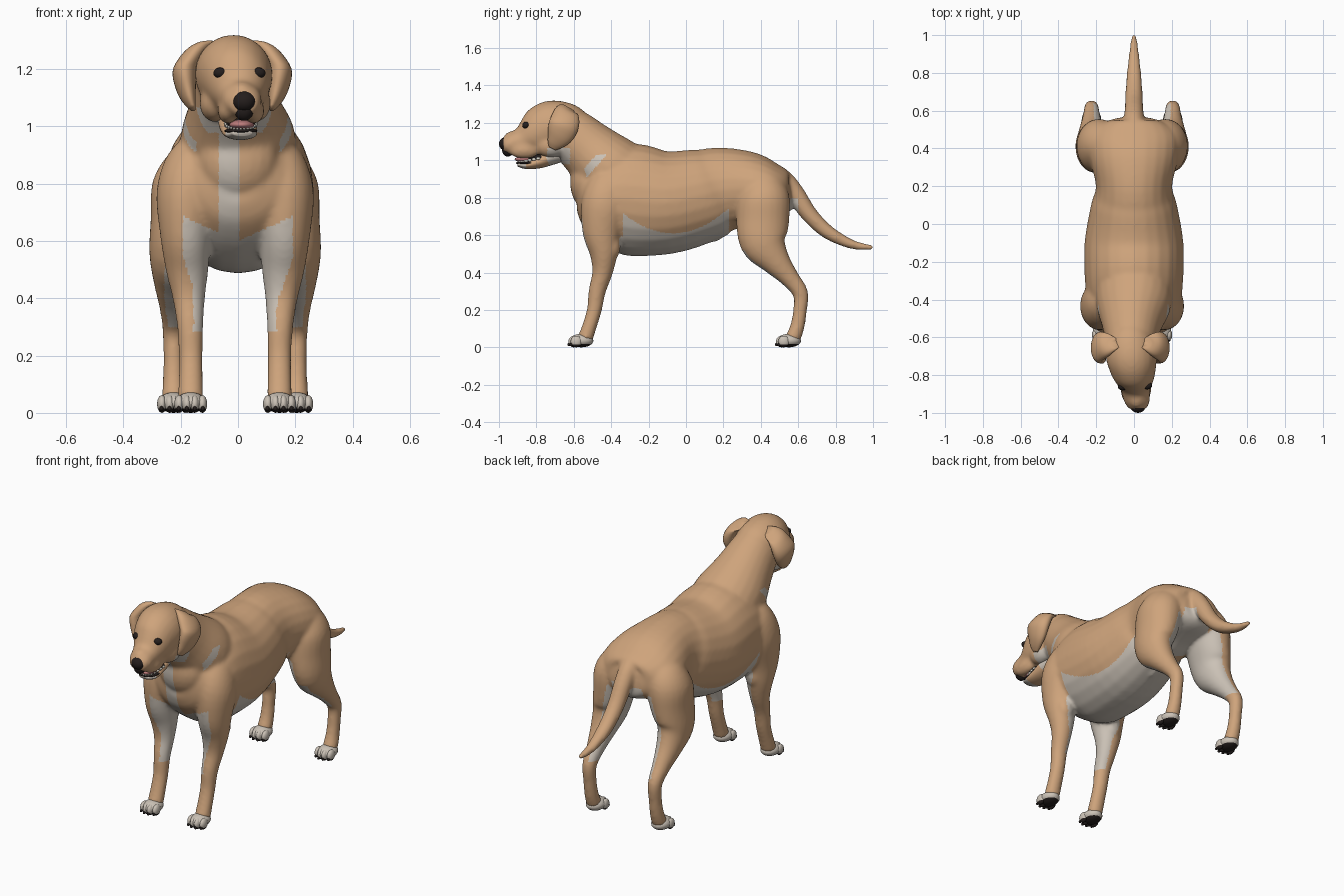
import bpy
import bmesh
import math
from mathutils import Vector, Matrix
from mathutils.bvhtree import BVHTree

if "Cube" in bpy.data.objects:
    bpy.data.objects.remove(bpy.data.objects["Cube"])


def material(name, red, green, blue):
    mat = bpy.data.materials.new(name)
    mat.use_nodes = True
    colour = (red, green, blue, 1)
    mat.diffuse_color = colour
    shader = next(n for n in mat.node_tree.nodes if n.type == "BSDF_PRINCIPLED")
    shader.inputs["Base Color"].default_value = colour
    shader.inputs["Roughness"].default_value = 0.8
    return mat


TAN = material("tan fur", 0.62, 0.37, 0.2)
CREAM = material("cream fur", 0.6, 0.54, 0.47)
DARK = material("dark skin", 0.018, 0.013, 0.012)
PINK = material("pink tongue", 0.5, 0.2, 0.2)
IVORY = material("ivory teeth", 0.8, 0.77, 0.68)


def spline(a, b, c, d, t):
    """Point between b and c on a smooth curve through four stations."""
    return 0.5 * (2 * b + (c - a) * t + (2 * a - 5 * b + 4 * c - d) * t * t
                  + (3 * b - a - 3 * c + d) * t ** 3)


def add_tube(bm, stations, side=1, shift=0, sides=24, steps=4):
    """Loft ellipses along stations of x, y, z, half width, half depth."""
    rows = [Vector(s) for s in stations]
    rows = [rows[0]] + rows + [rows[-1]]
    path = [spline(*rows[i:i + 4], k / steps)
            for i in range(len(rows) - 3) for k in range(steps)] + [rows[-1]]
    rings = []
    for i, p in enumerate(path):
        ahead, behind = path[min(i + 1, len(path) - 1)], path[max(i - 1, 0)]
        normal = Vector((0, behind[2] - ahead[2], ahead[1] - behind[1])).normalized()
        ring = []
        for k in range(sides):
            angle = math.tau * k / sides
            offset = Vector((p[3] * math.cos(angle), 0, 0)) + normal * p[4] * math.sin(angle)
            co = Vector(p[:3]) + offset
            ring.append(bm.verts.new((side * co.x + shift, co.y, co.z)))
        rings.append(ring)
    for a, b in zip(rings, rings[1:]):
        for k in range(sides):
            j = (k + 1) % sides
            bm.faces.new((a[k], a[j], b[j], b[k]))
    bm.faces.new(rings[0])
    bm.faces.new(rings[-1])


def add_ball(bm, centre, radii):
    matrix = Matrix.Translation(centre) @ Matrix.Diagonal((*radii, 1))
    bmesh.ops.create_uvsphere(bm, u_segments=20, v_segments=12, radius=1, matrix=matrix)


def paint(obj, mats, rule=None):
    for mat in mats:
        obj.data.materials.append(mat)
    for face in obj.data.polygons:
        face.use_smooth = True
        face.material_index = rule(face.center, face.normal) if rule else 0


def finish(name, bm, mats, rule=None):
    bmesh.ops.recalc_face_normals(bm, faces=bm.faces)
    mesh = bpy.data.meshes.new(name)
    bm.to_mesh(mesh)
    bm.free()
    obj = bpy.data.objects.new(name, mesh)
    bpy.context.collection.objects.link(obj)
    paint(obj, mats, rule)
    return obj


def ball(name, centre, radii, mat):
    bm = bmesh.new()
    add_ball(bm, centre, radii)
    return finish(name, bm, [mat])


# Body masses: x, y, z, half width, half depth
torso = [(0, -.58, .81, .08, .08), (0, -.545, .808, .17, .15), (0, -.44, .80, .24, .24),
         (0, -.3, .79, .26, .3), (0, -.1, .775, .262, .277), (0, .1, .815, .228, .25),
         (0, .2, .843, .202, .228), (0, .35, .85, .235, .195), (0, .46, .835, .235, .15),
         (0, .535, .82, .16, .115), (0, .56, .82, .09, .07)]
neck = [(0, -.28, .86, .2, .2), (0, -.42, .965, .2, .187), (-.01, -.53, 1.065, .16, .158),
        (-.015, -.62, 1.143, .135, .14), (-.02, -.68, 1.18, .12, .11)]
head = [(-.02, -.54, 1.16, .07, .07), (-.02, -.61, 1.182, .12, .115),
        (-.015, -.7, 1.182, .135, .14), (-.008, -.765, 1.16, .124, .137),
        (0, -.82, 1.13, .105, .112), (.007, -.88, 1.102, .077, .073),
        (.015, -.94, 1.085, .068, .06), (.02, -.98, 1.08, .048, .036)]
tail = [(0, .4, .9, .06, .07), (0, .505, .895, .057, .062), (0, .58, .825, .052, .053),
        (0, .66, .71, .047, .045), (0, .76, .615, .042, .038), (0, .88, .553, .03, .026),
        (0, .96, .537, .02, .018), (0, 1.003, .535, .014, .012)]
foreleg = [(.12, -.36, .96, .05, .06), (.14, -.39, .89, .1, .115), (.165, -.43, .77, .11, .13),
           (.172, -.45, .62, .09, .105),
           (.168, -.44, .5, .075, .075), (.162, -.447, .4, .057, .055),
           (.157, -.475, .3, .046, .046), (.155, -.49, .2, .042, .04),
           (.155, -.517, .11, .043, .039), (.155, -.54, .045, .045, .042)]
hindleg = [(.1, .41, .96, .03, .03), (.135, .41, .91, .09, .09), (.168, .415, .81, .12, .138),
           (.187, .41, .68, .108, .142),
           (.21, .415, .56, .09, .125), (.215, .48, .46, .07, .08), (.215, .555, .37, .05, .052),
           (.215, .612, .29, .039, .042), (.215, .61, .2, .036, .037),
           (.215, .595, .11, .038, .039), (.215, .57, .045, .043, .042)]

SIDES = (("left", 1), ("right", -1))
SHIFT = -0.01
bm = bmesh.new()
for stations in (torso, neck, head, tail):
    add_tube(bm, stations)
for _, side in SIDES:
    add_tube(bm, foreleg, side, SHIFT)
    add_tube(bm, hindleg, side, SHIFT)
    # Jowls, brows, cheeks, elbows and shoulder points
    add_ball(bm, (side * .045 + .01, -.865, 1.055), (.037, .085, .047))
    add_ball(bm, (side * .05, -.805, 1.205), (.038, .04, .038))
    add_ball(bm, (side * .07 - .01, -.725, 1.08), (.055, .085, .065))
    add_ball(bm, (side * .17, -.39, .54), (.05, .04, .07))
    add_ball(bm, (side * .15, -.49, .77), (.085, .065, .11))
# Nose bridge, throat and sheath
add_ball(bm, (.013, -.9, 1.125), (.048, .075, .036))
add_ball(bm, (0, -.53, .88), (.14, .09, .14))
add_ball(bm, (0, .13, .595), (.026, .065, .035))
body = finish("body", bm, [])

# Fuse the masses into one smooth skin
fuse = body.modifiers.new("fuse", "REMESH")
fuse.mode = "VOXEL"
fuse.voxel_size = 0.009
relax = body.modifiers.new("relax", "SMOOTH")
relax.factor = 0.5
relax.iterations = 16
graph = bpy.context.evaluated_depsgraph_get()
skin = bpy.data.meshes.new_from_object(body.evaluated_get(graph))
body.modifiers.clear()
body.data = skin
skin.materials.clear()


def coat(c, n):
    """Index of the cream fur on the underside, else the tan fur."""
    x, y, z = c
    width = abs(x)
    outward = n.x * (1 if x > 0 else -1)
    belly = -.34 < y < .23 and z < .61 + 1.5 * (y + .07) ** 2
    foreleg_inside = (y < -.3 and .28 < z < .6 + .45 * width
                      and (outward < -.25 or width < min(.19, .1 + .35 * (z - .28))))
    bib = y < -.4 and .6 < z < 1 and abs(x + .03) < .037 and n.y < -.1
    hindleg_inside = y > .2 and .32 < z < .76 and outward < -.25
    shin = y > .2 and .3 < z < .52 and n.y < -.45 and outward < .5
    rump = .3 < y < .6 and z < .8 and width < .1 and n.z < .4
    neck_patch = width > .145 and .91 < z < 1.03 and abs(y + .505 - .9 * (z - .97)) < .028
    cheek = -.74 < y < -.62 and .98 < z < 1.07
    return int(belly or foreleg_inside or bib or hindleg_inside or shin
               or rump or neck_patch or cheek)


paint(body, [TAN, CREAM], coat)

# Paws with four toes, dark pads and claws
for end, x, y in (("front", .155, -.56), ("hind", .215, .55)):
    for label, side in SIDES:
        cx = side * x + SHIFT
        bm = bmesh.new()
        claws = bmesh.new()
        add_ball(bm, (cx, y, .036), (.052, .065, .036))
        for k in (-1.5, -.5, .5, 1.5):
            reach = y - .045 + abs(k) * .012
            add_ball(bm, (cx + k * .027, reach, .031), (.017, .03, .031))
            add_ball(claws, (cx + k * .028, reach - .025, .015), (.007, .011, .009))
        finish(f"{label}_{end}_paw", bm, [CREAM, DARK], lambda c, n: int(c.z < .017))
        finish(f"{label}_{end}_claws", claws, [DARK])

# Hanging ears
ear = [(.075, -.63, 1.285, .035, .03), (.125, -.64, 1.262, .04, .062), (.163, -.65, 1.2, .044, .08),
       (.163, -.672, 1.14, .036, .072), (.15, -.7, 1.09, .022, .045), (.138, -.714, 1.062, .01, .02)]
for label, side in SIDES:
    bm = bmesh.new()
    add_tube(bm, ear, side, -.02)
    finish(f"{label}_ear", bm, [TAN])

# Eyes set on the surface of the face
face_tree = BVHTree.FromPolygons([v.co for v in skin.vertices],
                                 [p.vertices for p in skin.polygons])
for label, side in SIDES:
    spot = face_tree.ray_cast(Vector((side * .065 + .005, -2, 1.187)), Vector((0, 1, 0)))[0]
    ball(f"{label}_eye", spot + Vector((0, .011, 0)), (.026, .02, .019), DARK)

# Nose and the dark fold below it
ball("nose", (.021, -.964, 1.088), (.041, .036, .036), DARK)
ball("nose_fold", (.021, -.952, 1.058), (.034, .032, .038), DARK)

# Open mouth
jaw = [(-.01, -.66, 1.04, .06, .045), (-.002, -.73, 1.015, .067, .043),
       (.003, -.79, .99, .064, .034), (.01, -.855, .973, .055, .02), (.014, -.9, .978, .034, .011)]
bm = bmesh.new()
add_tube(bm, jaw)
finish("lower_jaw", bm, [TAN, CREAM], lambda c, n: int(c.y < -.85 or c.y > -.74))
ball("mouth_lining", (.01, -.8, 1.012), (.053, .085, .022), DARK)
ball("lower_lip", (.01, -.845, .985), (.058, .065, .011), DARK)
ball("tongue", (.013, -.85, 1.006), (.044, .066, .018), PINK)
bm = bmesh.new()
for k in range(15):
    angle = math.pi * k / 14
    add_ball(bm, (.01 + .054 * math.cos(angle), -.79 - .105 * math.sin(angle),
                  1.01 - .021 * math.sin(angle)), (.005, .011, .007))
finish("lower_teeth", bm, [IVORY])
